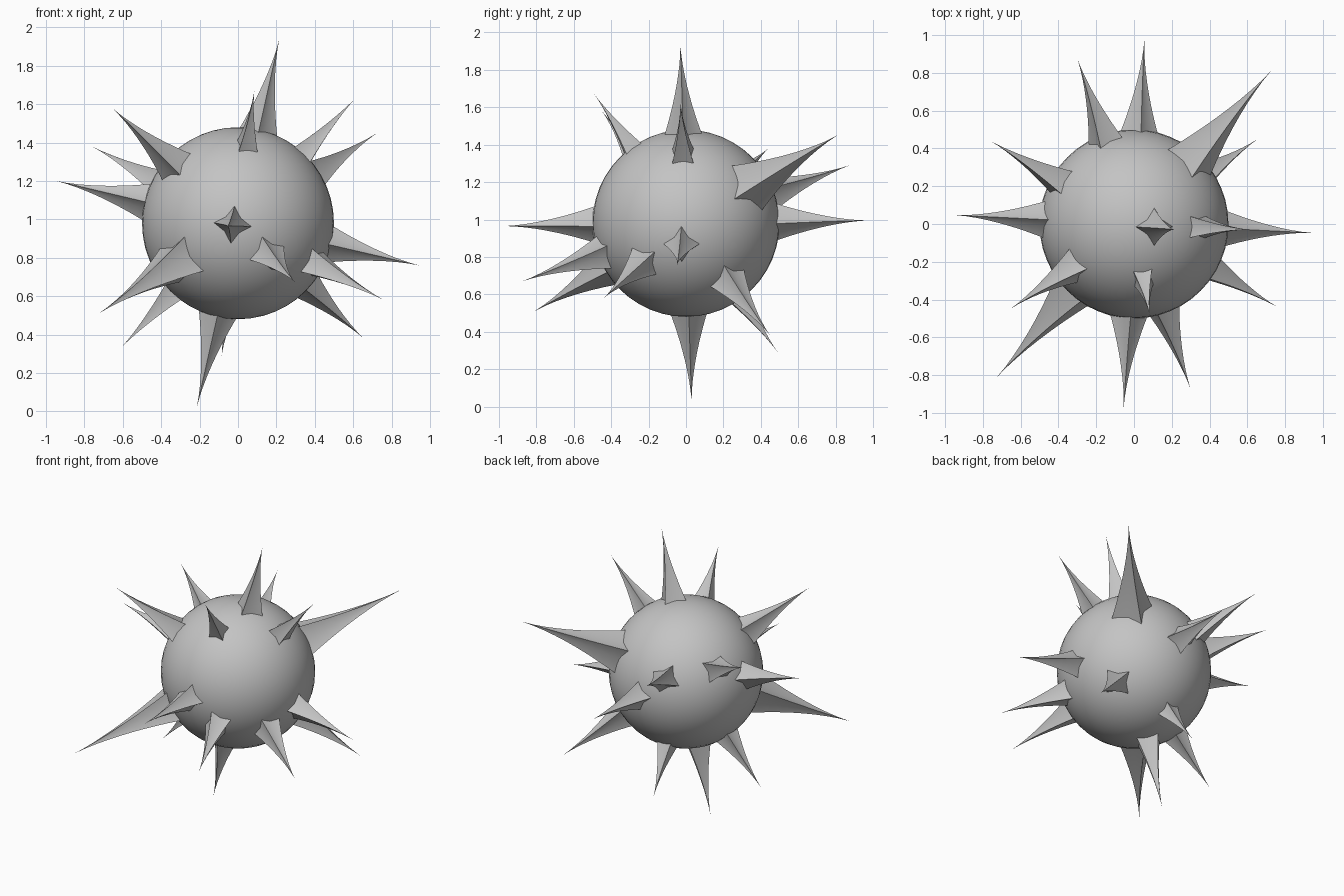
import bpy
import bmesh
import math
from mathutils import Vector

default_cube = bpy.data.objects.get("Cube")
if default_cube:
    bpy.data.objects.remove(default_cube, do_unlink=True)

CENTRE = Vector((0, 0, 0.98))
RADIUS = 0.5
RINGS = 9

# Single grey colour
grey = bpy.data.materials.new("plain grey")
grey.use_nodes = True
colour = (0.55, 0.55, 0.55, 1)
grey.diffuse_color = colour
grey.node_tree.nodes["Principled BSDF"].inputs["Base Color"].default_value = colour


def finish(obj):
    """Give the object its colour and smooth shading with sharp ridges."""
    obj.data.materials.append(grey)
    bpy.ops.object.select_all(action="DESELECT")
    obj.select_set(True)
    bpy.context.view_layer.objects.active = obj
    bpy.ops.object.shade_smooth_by_angle(angle=math.radians(35))


def make_spike(name, tip, ridge_hint):
    """Build a four-ridged thorn from inside the ball out to its tip."""
    axis = tip.normalized()
    across = (ridge_hint - axis * ridge_hint.dot(axis)).normalized()
    side = axis.cross(across)
    start = RADIUS * 0.94
    length = tip.length - start
    width = 0.205 * length

    bm = bmesh.new()
    rings = []
    for i in range(RINGS):
        t = i / RINGS
        size = width * (1 - t) ** 1.65
        middle = CENTRE + axis * (start + length * t)
        ring = []
        for k in range(8):
            angle = k * math.pi / 4
            reach = size * (0.57 if k % 2 else 1)
            offset = across * math.cos(angle) + side * math.sin(angle)
            ring.append(bm.verts.new(middle + offset * reach))
        rings.append(ring)
    point = bm.verts.new(CENTRE + tip)
    for k in range(8):
        n = (k + 1) % 8
        for low, high in zip(rings, rings[1:]):
            bm.faces.new((low[k], low[n], high[n], high[k]))
        bm.faces.new((rings[-1][k], rings[-1][n], point))
    bm.faces.new(rings[0][::-1])
    bmesh.ops.recalc_face_normals(bm, faces=bm.faces)

    mesh = bpy.data.meshes.new(name)
    bm.to_mesh(mesh)
    bm.free()
    obj = bpy.data.objects.new(name, mesh)
    bpy.context.collection.objects.link(obj)
    finish(obj)


# Round body
bpy.ops.mesh.primitive_uv_sphere_add(segments=48, ring_count=24, radius=RADIUS, location=CENTRE)
body = bpy.context.object
body.name = "ball_body"
finish(body)

# Spikes: tip relative to the centre, and the direction of one ridge.
# Every spike has a twin on the opposite side of the ball.
spikes = {
    "top": ((0.215, -0.03, 0.96), (1, 0, 0)),
    "upper_front": ((0.085, -0.49, 0.69), (1, 1, 0.6)),
    "upper_left": ((0.615, -0.03, 0.655), (-0.7, 1, 0.7)),
    "long_back_left": ((0.725, 0.81, 0.47), (0.12, -0.68, 1)),
    "left": ((0.945, -0.047, -0.22), (0, 0, 1)),
    "front_left": ((0.76, -0.44, -0.4), (0, -0.9, 1)),
    "lower_back_left": ((0.655, 0.45, -0.6), (-0.23, 1, 0.5)),
    "front": ((-0.055, -0.975, -0.015), (1, 0, -0.1)),
    "lower_front": ((0.3, -0.875, -0.31), (-0.3, -0.45, 1)),
}
for label, (tip, hint) in spikes.items():
    make_spike(label + "_spike", Vector(tip), Vector(hint))
    make_spike(label + "_spike_opposite", -Vector(tip), Vector(hint))
